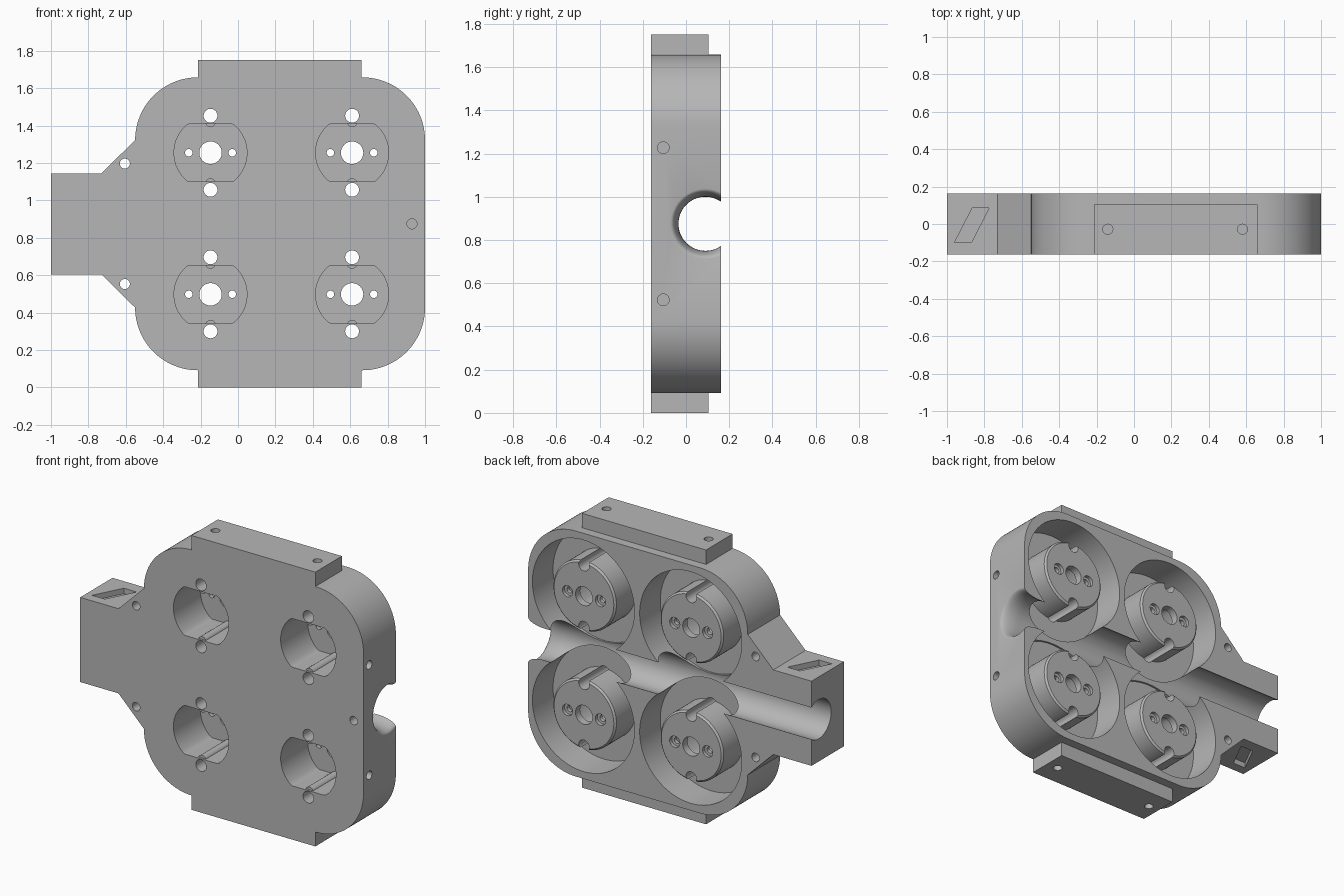
import bpy, bmesh, math
from mathutils import Vector, Matrix

cube = bpy.data.objects.get("Cube")
if cube:
    bpy.data.objects.remove(cube, do_unlink=True)

grey = bpy.data.materials.new("plain_grey")
grey.use_nodes = True
grey.diffuse_color = (0.47, 0.47, 0.47, 1)
grey.node_tree.nodes["Principled BSDF"].inputs["Base Color"].default_value = grey.diffuse_color

FRONT, BACK, MID = -0.163, 0.163, 0.875


def finish(bm, name):
    bmesh.ops.recalc_face_normals(bm, faces=bm.faces[:])
    mesh = bpy.data.meshes.new(name)
    bm.to_mesh(mesh)
    bm.free()
    mesh.materials.append(grey)
    obj = bpy.data.objects.new(name, mesh)
    bpy.context.collection.objects.link(obj)
    return obj


def prism(name, points, a, b, axis="Y"):
    """Extrude an outline in XZ along Y, or an outline in XY along Z."""
    bm = bmesh.new()
    place = (lambda p, t: (p[0], t, p[1])) if axis == "Y" else (lambda p, t: (p[0], p[1], t))
    face = bm.faces.new([bm.verts.new(place(p, a)) for p in points])
    out = bmesh.ops.extrude_face_region(bm, geom=[face])
    shift = Vector(place((0, 0), b - a))
    bmesh.ops.translate(bm, vec=shift, verts=[v for v in out["geom"] if isinstance(v, bmesh.types.BMVert)])
    return finish(bm, name)


def lathe(name, profile, centre, axis, sides=32):
    """Closed round solid from (distance, radius) pairs along an axis."""
    turn = {"X": Matrix.Rotation(math.pi / 2, 4, "Y"),
            "Y": Matrix.Rotation(-math.pi / 2, 4, "X"), "Z": Matrix()}[axis]
    bm = bmesh.new()
    rings = []
    for t, r in profile:
        angles = [2 * math.pi * i / sides for i in range(sides)]
        rings.append([bm.verts.new((r * math.cos(a), r * math.sin(a), t)) for a in angles])
    for lo, hi in zip(rings, rings[1:]):
        for i in range(sides):
            j = (i + 1) % sides
            bm.faces.new((lo[i], lo[j], hi[j], hi[i]))
    bm.faces.new(rings[0])
    bm.faces.new(rings[-1])
    bm.transform(Matrix.Translation(centre) @ turn)
    return finish(bm, name)


def rod(name, r, a, b, centre, axis, sides=32):
    return lathe(name, [(a, r), (b, r)], centre, axis, sides)


def combine(tool, operation="DIFFERENCE"):
    mod = body.modifiers.new("cut", "BOOLEAN")
    mod.operation, mod.solver, mod.object = operation, "EXACT", tool
    bpy.context.view_layer.objects.active = body
    bpy.ops.object.modifier_apply(modifier=mod.name)
    bpy.data.objects.remove(tool, do_unlink=True)


# Rounded body with gussets and side arm
def corner(cx, cz, start, r=0.335, steps=24):
    return [(cx + r * math.cos(math.radians(start + 90 * i / steps)),
             cz + r * math.sin(math.radians(start + 90 * i / steps))) for i in range(steps + 1)]


outline = (corner(0.665, 1.323, 0) + corner(-0.215, 1.323, 90)
           + [(-0.73, 1.145), (-1, 1.145), (-1, 0.605), (-0.73, 0.605)]
           + corner(-0.215, 0.427, 180) + corner(0.665, 0.427, 270))
body = prism("housing", outline, FRONT, BACK)

# Mounting pads on the top and bottom
for lo, hi in ((1.6, 1.75), (0, 0.15)):
    combine(prism("pad", [(-0.215, lo), (0.66, lo), (0.66, hi), (-0.215, hi)], FRONT, 0.105), "UNION")

# Round pockets open to the back
sockets = [(x, z) for x in (-0.147, 0.61) for z in (0.498, 1.255)]
for x, z in sockets:
    combine(rod("pocket", 0.36, -0.045, 0.3, (x, 0, z), "Y", 96))

# Cable channel with a flared mouth at one end
flare = [(0.88 + 0.12 * math.sin(a), 0.125 + 0.037 * (1 - math.cos(a)))
         for a in [math.radians(90 * i / 10) for i in range(11)]]
combine(lathe("channel", [(-1.1, 0.125)] + flare + [(1.1, 0.162)], (0, 0.09, MID), "X", 64))

for x, z in sockets:
    # Hollow boss
    combine(lathe("boss", [(-0.1, 0.222), (0.147, 0.222), (0.158, 0.211)], (x, 0, z), "Y", 72), "UNION")
    # Flat-sided recess from the front
    ring = [math.radians(i * 5) for i in range(72)]
    shape = [(x + 0.195 * math.cos(a), z + max(-0.155, min(0.155, 0.195 * math.sin(a)))) for a in ring]
    combine(prism("recess", shape, -0.3, 0.11))
    for s in (-1, 1):
        # Wall rib and grooved screw hole
        combine(rod("rib", 0.028, -0.15, 0.125, (x, 0, z + s * 0.165), "Y", 24), "UNION")
        combine(rod("groove", 0.037, -0.3, 0.3, (x, 0, z + s * 0.198), "Y"))
        # Counterbored pin hole
        combine(lathe("pin_hole", [(0.05, 0.02), (0.135, 0.02), (0.136, 0.036), (0.3, 0.036)],
                      (x + s * 0.116, 0, z), "Y", 24))
    combine(rod("centre_hole", 0.06, 0.05, 0.3, (x, 0, z), "Y"))

# Screw holes, and slots in the arm
combine(rod("front_hole", 0.027, -0.3, -0.09, (0.93, 0, MID), "Y", 24))
for s in (-1, 1):
    combine(rod("gusset_hole", 0.027, -0.3, 0.3, (-0.605, 0, MID + s * 0.322), "Y", 24))
    combine(rod("side_hole", 0.027, 0.88, 1.1, (0, -0.105, MID + s * 0.352), "X", 24))
    for x in (-0.14, 0.58):
        combine(rod("pad_hole", 0.027, -0.1, 0.1, (x, -0.028, MID + s * 0.875), "Z", 24))
    slot = [(-0.96, -0.1), (-0.87, -0.1), (-0.775, 0.085), (-0.865, 0.085)]
    combine(prism("slot", slot, MID + s * 0.235, MID + s * 0.4, "Z"))

# Smooth the round walls and keep the edges sharp
bpy.ops.object.select_all(action="DESELECT")
body.select_set(True)
bpy.context.view_layer.objects.active = body
bpy.ops.object.shade_smooth_by_angle(angle=math.radians(30))
